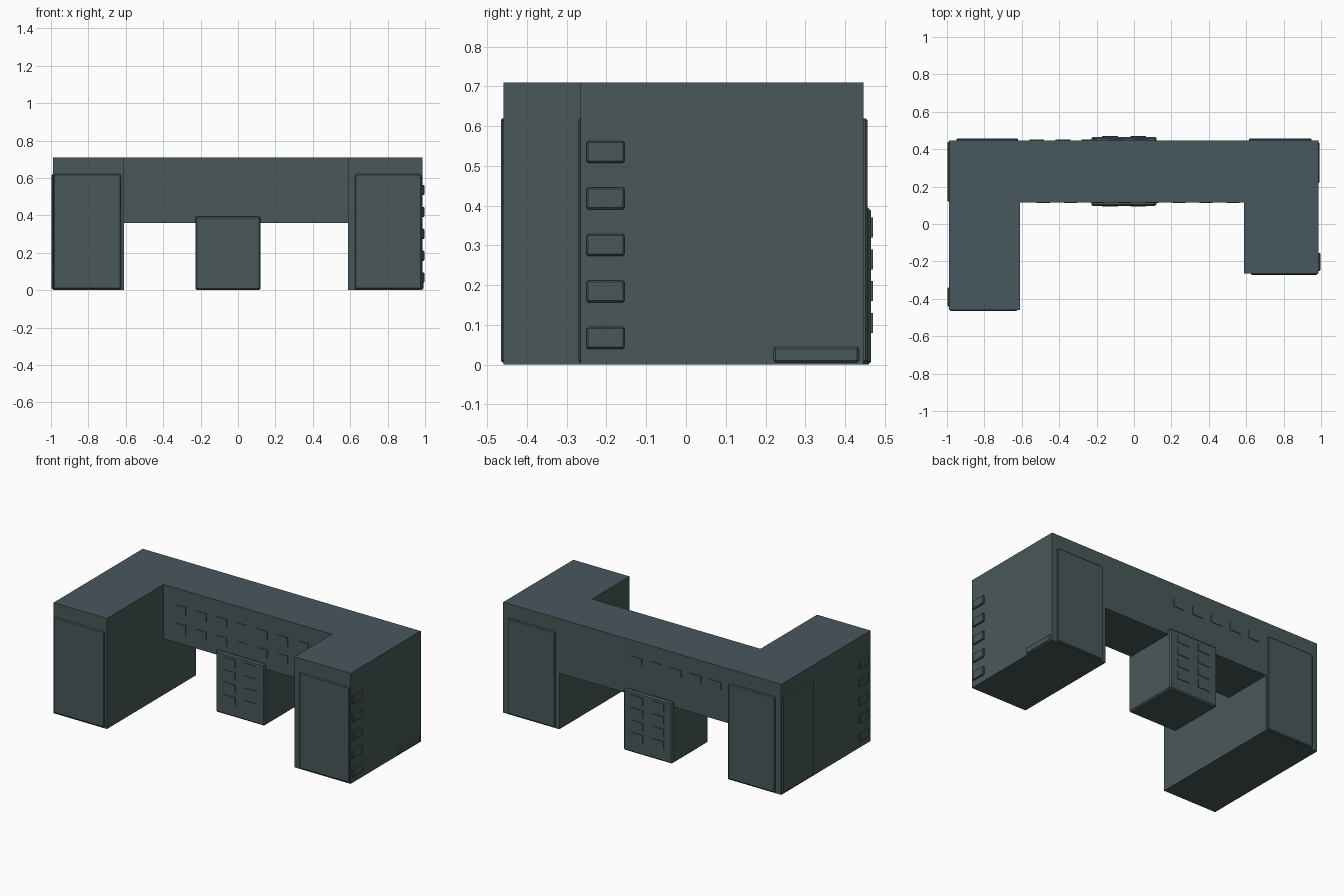
import bpy, bmesh

if "Cube" in bpy.data.objects:
    bpy.data.objects.remove(bpy.data.objects["Cube"])


def material(name, rgb):
    m = bpy.data.materials.new(name)
    m.diffuse_color = (*rgb, 1)
    m.use_nodes = True
    m.node_tree.nodes["Principled BSDF"].inputs["Base Color"].default_value = m.diffuse_color
    return m


WALL = material("grey green wall", (0.066, 0.097, 0.100))
ROOF = material("slate roof", (0.064, 0.095, 0.110))


def add_boxes(bm, boxes, bevel=0.0):
    """Add boxes given as (x0, x1, y0, y1, z0, z1)."""
    for x0, x1, y0, y1, z0, z1 in boxes:
        verts = bmesh.ops.create_cube(bm, size=1)["verts"]
        for v in verts:
            v.co = (x1 if v.co.x > 0 else x0,
                    y1 if v.co.y > 0 else y0,
                    z1 if v.co.z > 0 else z0)
        if bevel:
            edges = list({e for v in verts for e in v.link_edges})
            bmesh.ops.bevel(bm, geom=edges, offset=bevel, segments=1, affect='EDGES')


def make(name, boxes, bevel=0.0, drop_ends=False, roofed=False):
    bm = bmesh.new()
    add_boxes(bm, boxes, bevel)
    bm.normal_update()
    if drop_ends:
        ends = [f for f in bm.faces if abs(f.normal.x) > 0.9]
        bmesh.ops.delete(bm, geom=ends, context='FACES')
    me = bpy.data.meshes.new(name)
    me.materials.append(WALL)
    me.materials.append(ROOF)
    for f in bm.faces:
        f.material_index = int(roofed and f.normal.z > 0.9)
    bm.to_mesh(me)
    bm.free()
    ob = bpy.data.objects.new(name, me)
    bpy.context.collection.objects.link(ob)
    return ob


TOP, BACK = 0.71, 0.447

# Main blocks: two uneven wings joined by a raised bridge
make("left_wing", [(-0.99, -0.61, -0.459, BACK, 0, TOP)], roofed=True)
make("right_wing", [(0.587, 0.986, -0.265, BACK, 0, TOP)], roofed=True)
make("bridge", [(-0.61, 0.587, 0.115, BACK, 0.36, TOP)], drop_ends=True, roofed=True)

# Central stair block, slightly proud of the bridge front and back
make("central_block", [(-0.228, 0.12, 0.097, 0.466, 0, 0.395)], bevel=0.008)

# Shallow wall skins below the parapet
make("wall_panels", [
    (-0.985, -0.625, -0.466, -0.45, 0.006, 0.62),
    (0.625, 0.98, -0.272, -0.25, 0.006, 0.62),
    (-0.95, -0.62, 0.43, 0.457, 0.006, 0.62),
    (0.615, 0.95, 0.43, 0.457, 0.006, 0.62),
    (-0.997, -0.98, 0.12, 0.44, 0.006, 0.62),
    (0.97, 0.993, 0.22, 0.435, 0.006, 0.045),
], bevel=0.005)

# Window plates on the bridge, front and back
windows = []
for i in range(8):
    x = -0.52 + i * 0.145
    for z in (0.43, 0.55):
        windows.append((x, x + 0.07, 0.111, 0.12, z, z + 0.055))
for i in range(5):
    x = -0.56 + i * 0.14
    windows.append((x, x + 0.08, 0.44, 0.451, 0.56, 0.61))
make("bridge_windows", windows)

# Window plates on the central block: two columns on each face
windows = []
for x in (-0.17, -0.02):
    for r in range(4):
        z = 0.08 + r * 0.08
        windows.append((x, x + 0.085, 0.093, 0.1, z, z + 0.05))
        windows.append((x, x + 0.085, 0.46, 0.47, z, z + 0.05))
make("central_block_windows", windows)

# Balcony-like window ledges on the outer sides near the front
ledges = []
for r in range(5):
    z = 0.04 + r * 0.117
    ledges.append((0.98, 0.996, -0.25, -0.155, z, z + 0.055))
    ledges.append((-0.997, -0.985, -0.44, -0.34, z, z + 0.055))
make("side_window_ledges", ledges, bevel=0.004)
